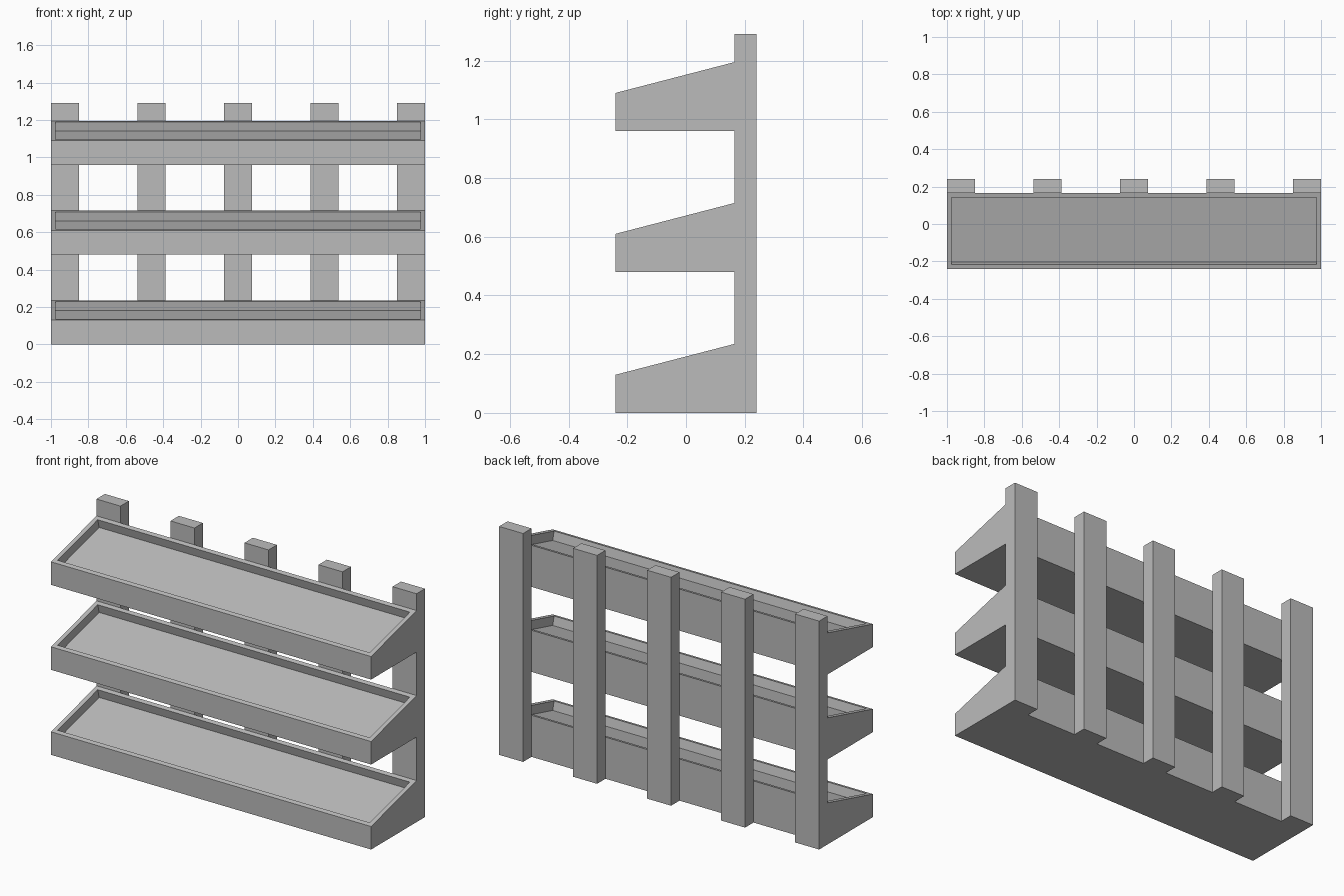
import bpy, bmesh
from mathutils import Vector

# Remove the default cube
cube = bpy.data.objects.get("Cube")
if cube:
    bpy.data.objects.remove(cube, do_unlink=True)

# Single flat grey
grey = bpy.data.materials.new("plain_grey")
grey.use_nodes = True
colour = (0.5, 0.5, 0.5, 1)
grey.diffuse_color = colour
grey.node_tree.nodes["Principled BSDF"].inputs["Base Color"].default_value = colour

FRONT, BACK, REAR = -0.24, 0.165, 0.24
HALF_WIDTH = 1.0
POST_WIDTH, HEIGHT = 0.15, 1.29
RIM, DEPTH = 0.035, 0.05


def extrude_profile(name, profile, x0, x1):
    """Sweep a (y, z) side profile from x0 to x1."""
    bm = bmesh.new()
    face = bm.faces.new([bm.verts.new((x0, y, z)) for y, z in profile])
    swept = bmesh.ops.extrude_face_region(bm, geom=[face])["geom"]
    verts = [v for v in swept if isinstance(v, bmesh.types.BMVert)]
    bmesh.ops.translate(bm, verts=verts, vec=(x1 - x0, 0, 0))
    bmesh.ops.recalc_face_normals(bm, faces=bm.faces)
    obj = bpy.data.objects.new(name, bpy.data.meshes.new(name))
    bpy.context.collection.objects.link(obj)
    obj.data.materials.append(grey)
    return obj, bm


def finish(obj, bm):
    bm.to_mesh(obj.data)
    bm.free()


# Sloping trays, each with a recess sunk square to its tilted top
for name, z in (("lower", 0), ("middle", 0.48), ("upper", 0.96)):
    side = [(FRONT, z), (BACK, z), (BACK, z + 0.235), (FRONT, z + 0.13)]
    obj, bm = extrude_profile(name + "_tray", side, -HALF_WIDTH, HALF_WIDTH)
    bm.normal_update()
    top = max(bm.faces, key=lambda f: f.normal.z)
    normal = Vector(top.normal)
    bmesh.ops.inset_region(bm, faces=[top], thickness=RIM)
    # Extrude the inner face so the walls are straight
    swept = bmesh.ops.extrude_face_region(bm, geom=[top])["geom"]
    verts = [v for v in swept if isinstance(v, bmesh.types.BMVert)]
    bmesh.ops.translate(bm, verts=verts, vec=-normal * DEPTH)
    if top.is_valid:
        bmesh.ops.delete(bm, geom=[top], context="FACES_ONLY")
    bmesh.ops.recalc_face_normals(bm, faces=bm.faces)
    finish(obj, bm)

# Upright posts evenly spaced along the back
side = [(BACK, 0), (REAR, 0), (REAR, HEIGHT), (BACK, HEIGHT)]
spacing = (2 * HALF_WIDTH - POST_WIDTH) / 4
for i in range(5):
    x = -HALF_WIDTH + i * spacing
    finish(*extrude_profile(f"post_{i + 1}", side, x, x + POST_WIDTH))
